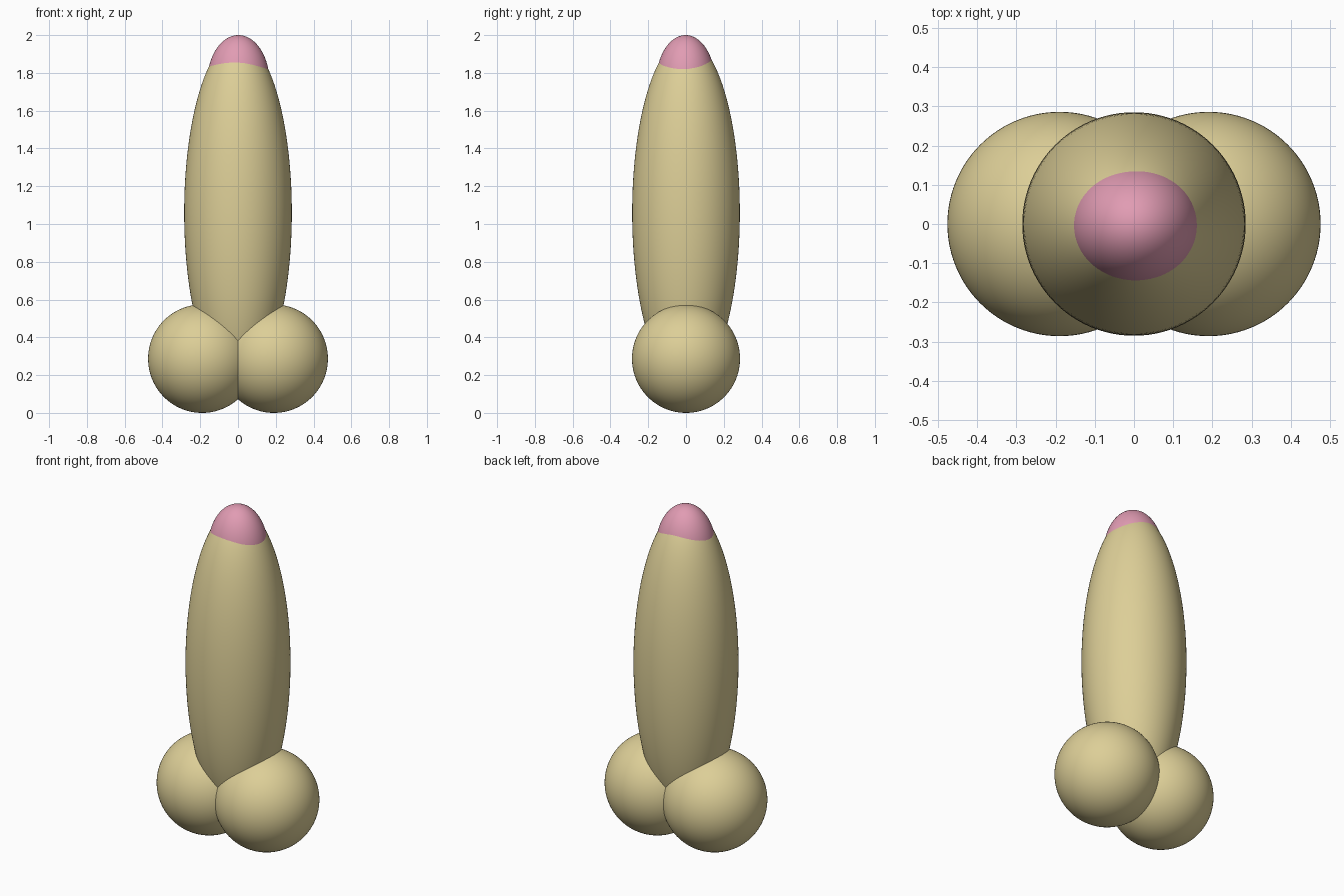
import bpy

if "Cube" in bpy.data.objects:
    bpy.data.objects.remove(bpy.data.objects["Cube"])


def material(name, color):
    m = bpy.data.materials.new(name)
    m.diffuse_color = (*color, 1)
    m.use_nodes = True
    m.node_tree.nodes["Principled BSDF"].inputs["Base Color"].default_value = m.diffuse_color
    return m


tan = material("tan", (0.72, 0.62, 0.31))
pink = material("pink", (0.75, 0.33, 0.45))


def ellipsoid(name, center, radii, mat):
    bpy.ops.mesh.primitive_uv_sphere_add(segments=96, ring_count=64, radius=1, location=center)
    ob = bpy.context.object
    ob.name = name
    ob.scale = radii
    bpy.ops.object.transform_apply(location=False, rotation=False, scale=True)
    bpy.ops.object.shade_smooth()
    ob.data.materials.append(mat)
    return ob


# Tall tapering shaft
ellipsoid("shaft", (0, 0, 1.06), (0.285, 0.285, 0.92), tan)

# Rounded tip, slightly wider in x than in y
ellipsoid("tip", (0.002, -0.002, 1.75), (0.165, 0.156, 0.25), pink)

# Pair of base spheres
for side, x in (("left", -0.19), ("right", 0.19)):
    ellipsoid(side + "_base_sphere", (x, 0, 0.287), (0.286, 0.286, 0.287), tan)
